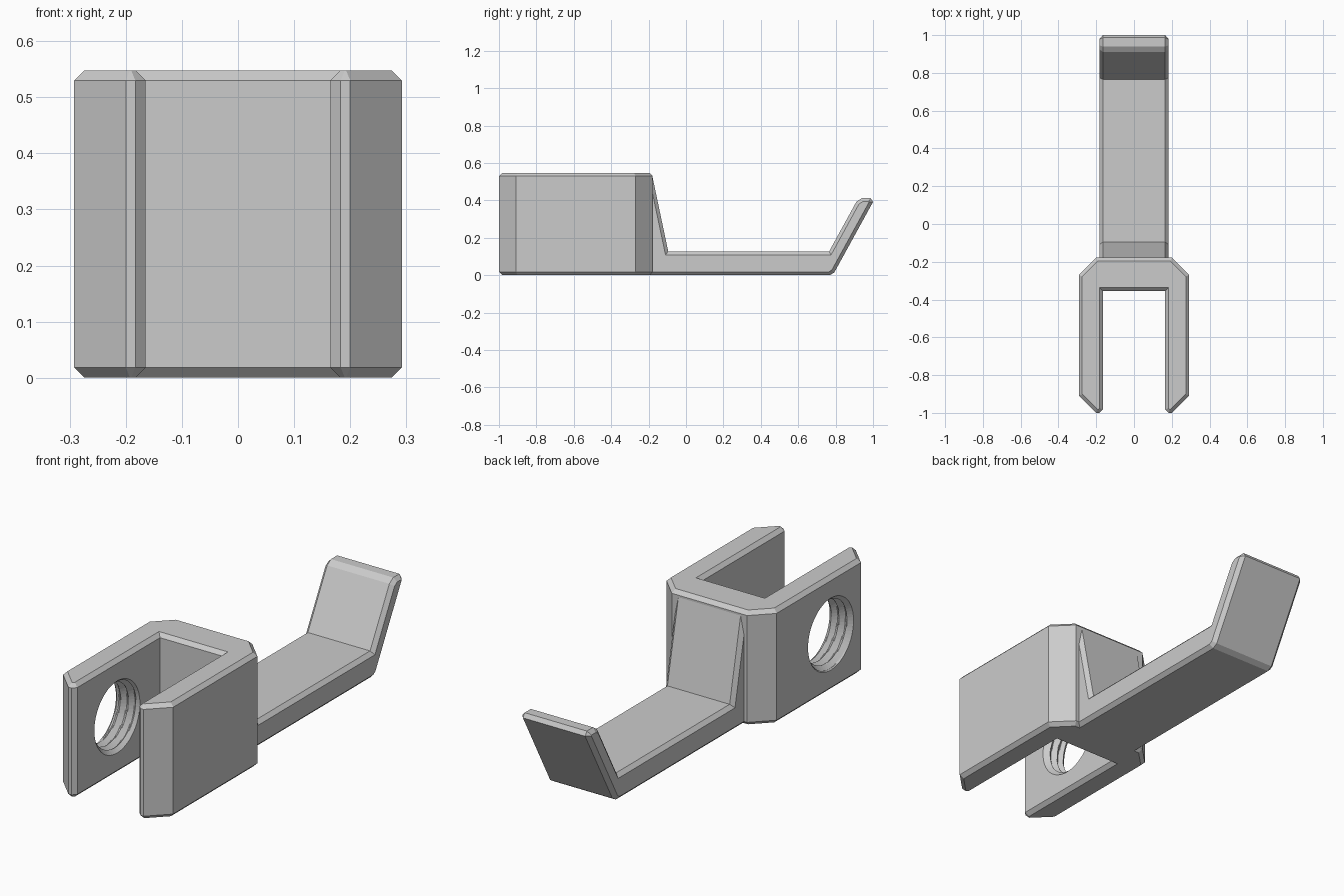
import bpy, bmesh, math
from mathutils import Vector

if "Cube" in bpy.data.objects:
    bpy.data.objects.remove(bpy.data.objects["Cube"])

CH = 0.018  # chamfer size

grey = bpy.data.materials.new("light grey")
grey.diffuse_color = (0.6, 0.6, 0.6, 1)
grey.use_nodes = True
grey.node_tree.nodes["Principled BSDF"].inputs["Base Color"].default_value = grey.diffuse_color


def make_object(name, bm):
    bmesh.ops.recalc_face_normals(bm, faces=bm.faces[:])
    mesh = bpy.data.meshes.new(name)
    bm.to_mesh(mesh)
    bm.free()
    mesh.materials.append(grey)
    ob = bpy.data.objects.new(name, mesh)
    bpy.context.collection.objects.link(ob)
    return ob


def chamfered_prism(name, start, sweep):
    """Extrude a closed outline and chamfer the rim of both end caps."""
    bm = bmesh.new()
    base = bm.faces.new([bm.verts.new(p) for p in start])
    rim = list(base.edges)
    ext = bmesh.ops.extrude_face_region(bm, geom=[base], use_keep_orig=True)["geom"]
    bmesh.ops.translate(bm, vec=sweep, verts=[g for g in ext if isinstance(g, bmesh.types.BMVert)])
    rim += [g for g in ext if isinstance(g, bmesh.types.BMEdge)]
    bmesh.ops.recalc_face_normals(bm, faces=bm.faces[:])
    bmesh.ops.bevel(bm, geom=rim, offset=CH, offset_type='OFFSET', segments=1,
                    profile=0.5, affect='EDGES', clamp_overlap=False)
    return make_object(name, bm)


def boolean(target, tool, operation):
    mod = target.modifiers.new(tool.name, 'BOOLEAN')
    mod.operation = operation
    mod.solver = 'EXACT'
    mod.object = tool
    bpy.context.view_layer.objects.active = target
    bpy.ops.object.modifier_apply(modifier=mod.name)
    bpy.data.objects.remove(tool)


# Fork: U-shaped clevis with clipped outer corners
half = [(0.165, -0.355), (0.165, -0.982), (0.183, -1.0), (0.2, -1.0),
        (0.292, -0.908), (0.292, -0.27), (0.2, -0.178)]
outline = half + [(-x, y) for x, y in reversed(half)]
bracket = chamfered_prism("bracket", [(x, y, 0) for x, y in outline], Vector((0, 0, 0.548)))

# Tail: sloped web, flat bar and upturned hook
side = [(-0.3, 0), (0.768, 0), (0.793, 0.015), (1.0, 0.392), (0.987, 0.412),
        (0.94, 0.412), (0.911, 0.393), (0.765, 0.127), (-0.095, 0.127),
        (-0.18, 0.53), (-0.3, 0.45)]
tail = chamfered_prism("tail", [(-0.183, y, z) for y, z in side], Vector((0.366, 0, 0)))
boolean(bracket, tail, 'UNION')

# Threaded hole through the left arm, countersunk on both faces
CY, CZ, R_IN, R_OUT, PITCH, SEG = -0.68, 0.274, 0.148, 0.17, 0.042, 64
X0, X1, ROWS = -0.305, -0.152, 50
bm = bmesh.new()
rings = []
for i in range(ROWS + 1):
    x = X0 + (X1 - X0) * i / ROWS
    sink = R_OUT + 0.003 - min(max(x + 0.292, 0), max(-0.165 - x, 0))
    ring = []
    for j in range(SEG):
        a = 2 * math.pi * j / SEG
        phase = (x / PITCH - j / SEG) % 1
        thread = R_IN + (R_OUT - R_IN) * (1 - abs(2 * phase - 1))
        r = max(thread, sink)
        ring.append(bm.verts.new((x, CY + r * math.cos(a), CZ + r * math.sin(a))))
    rings.append(ring)
for a, b in zip(rings, rings[1:]):
    for j in range(SEG):
        k = (j + 1) % SEG
        bm.faces.new((a[j], a[k], b[k], b[j]))
bm.faces.new(rings[0])
bm.faces.new(rings[-1])
cutter = make_object("thread_cutter", bm)
boolean(bracket, cutter, 'DIFFERENCE')
